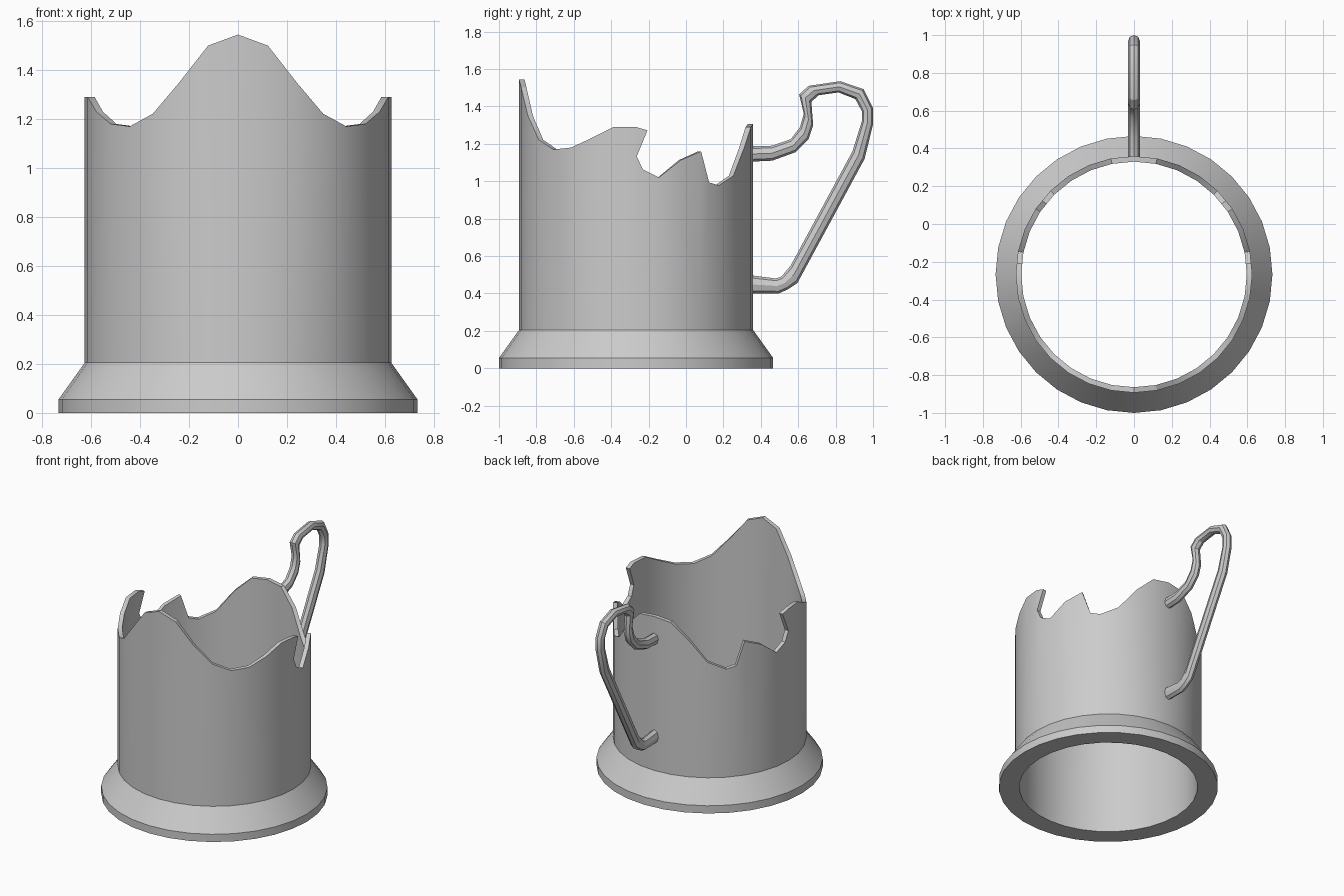
import bpy, bmesh, math
from mathutils import Vector

if "Cube" in bpy.data.objects:
    bpy.data.objects.remove(bpy.data.objects["Cube"])

SIDES = 32
CY = -0.267                 # centre of the cup in y
R_OUT, R_IN = 0.626, 0.597
STEP = 2 * math.pi / SIDES

# Rim outline of one half: (side index counted from the front, height)
RIM = [(0, 1.545), (1, 1.50), (2, 1.35), (3, 1.222), (4, 1.17), (5, 1.18),
       (6, 1.23), (7, 1.29), (8, 1.29), (8.5, 1.272), (8.03, 1.133),
       (8.3, 1.063), (9, 1.02), (10, 1.113), (11, 1.16), (11.45, 0.994),
       (12, 0.977), (13, 1.03), (14, 1.18), (15, 1.29), (16, 1.305)]


def on_ring(u, z, r, s=1):
    """Point on the faceted cylinder; u may lie between two corners."""
    i = math.floor(u)
    a, b = [Vector((s * r * math.sin(k * STEP), CY - r * math.cos(k * STEP), z))
            for k in (i, i + 1)]
    return a.lerp(b, u - i)


def finish(name, bm):
    bmesh.ops.remove_doubles(bm, verts=bm.verts, dist=0.0005)
    bmesh.ops.recalc_face_normals(bm, faces=bm.faces)
    me = bpy.data.meshes.new(name)
    bm.to_mesh(me)
    bm.free()
    ob = bpy.data.objects.new(name, me)
    bpy.context.collection.objects.link(ob)
    bpy.ops.object.select_all(action='DESELECT')
    ob.select_set(True)
    bpy.context.view_layer.objects.active = ob
    bpy.ops.object.shade_smooth_by_angle(angle=math.radians(30))
    return ob


def face(bm, pts):
    bm.faces.new([bm.verts.new(p) for p in pts])


# Cup wall with cut-out rim, and flared foot
bm = bmesh.new()
FOOT = [(R_OUT, 0.205), (0.733, 0.055), (0.733, 0), (R_IN, 0)]
for s in (1, -1):
    for i in range(SIDES // 2):
        tops = [p for p in RIM if i <= p[0] <= i + 1]
        for r, z0 in ((R_OUT, 0.205), (R_IN, 0)):
            outline = [(i + 1, z0), (i, z0)] + tops
            face(bm, [on_ring(u, z, r, s) for u, z in outline])
        for (r0, z0), (r1, z1) in zip(FOOT, FOOT[1:]):
            face(bm, [on_ring(i, z0, r0, s), on_ring(i + 1, z0, r0, s),
                      on_ring(i + 1, z1, r1, s), on_ring(i, z1, r1, s)])
    for p, q in zip(RIM, RIM[1:]):
        face(bm, [on_ring(*p, R_OUT, s), on_ring(*q, R_OUT, s),
                  on_ring(*q, R_IN, s), on_ring(*p, R_IN, s)])
finish("cup_body", bm)

# Handle: oval tube given by outer (y, z) and inner (y, z) edge at each section
EDGES = [(.35, 1.187, .35, 1.105), (.46, 1.19, .46, 1.11), (.56, 1.225, .585, 1.155),
         (.61, 1.29, .655, 1.225), (.63, 1.36, .68, 1.30), (.605, 1.465, .67, 1.425),
         (.655, 1.51, .71, 1.46), (.825, 1.535, .815, 1.475), (.95, 1.492, .905, 1.44),
         (1.0, 1.39, .94, 1.375), (1.0, 1.305, .94, 1.32), (.955, 1.12, .89, 1.16),
         (.595, .455, .56, .55), (.545, .422, .51, .49), (.495, .40, .48, .48),
         (.35, .40, .35, .497)]
bm = bmesh.new()
rings = []
for y0, z0, y1, z1 in EDGES:
    a, b = Vector((0, y0, z0)), Vector((0, y1, z1))
    mid, half = (a + b) / 2, (a - b) / 2
    rings.append([bm.verts.new(mid + half * math.cos(t) + Vector((0.031 * math.sin(t), 0, 0)))
                  for t in [k * math.pi / 4 for k in range(8)]])
for p, q in zip(rings, rings[1:]):
    for k in range(8):
        n = (k + 1) % 8
        bm.faces.new((p[k], p[n], q[n], q[k]))
bm.faces.new(rings[0])
bm.faces.new(rings[-1])
finish("handle", bm)
